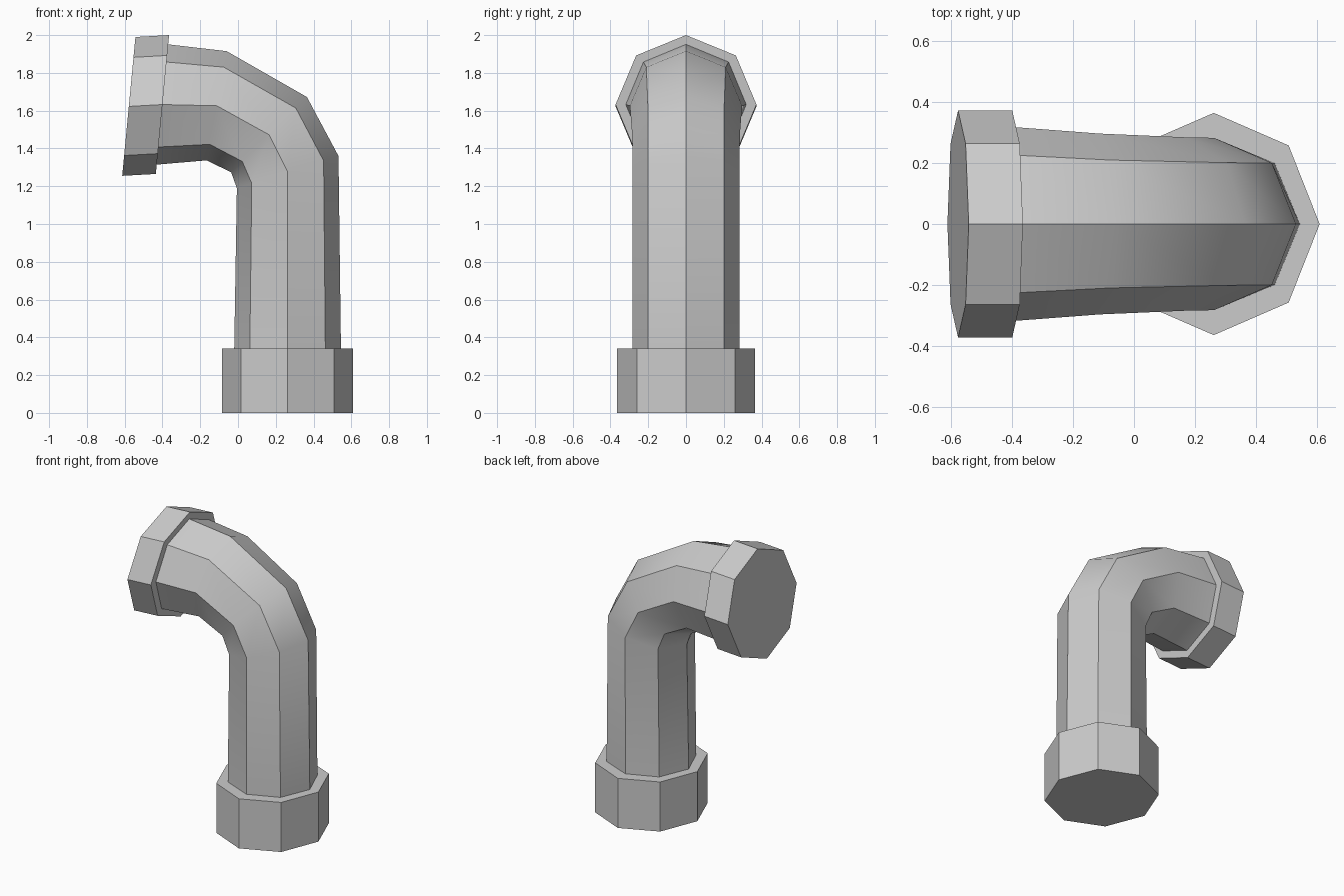
import bpy, bmesh
from math import cos, sin, pi

if "Cube" in bpy.data.objects:
    bpy.data.objects.remove(bpy.data.objects["Cube"])

SIDES = 8


def tube(name, rings, caps, smooth=False):
    """Loft octagons; each ring = outer (x, z), inner (x, z), half width in y."""
    bm = bmesh.new()
    loops = []
    for (ox, oz), (ix, iz), w in rings:
        cx, cz, dx, dz = (ox + ix) / 2, (oz + iz) / 2, (ox - ix) / 2, (oz - iz) / 2
        loops.append([bm.verts.new((cx + dx * cos(a), w * sin(a), cz + dz * cos(a)))
                      for a in (2 * pi * i / SIDES for i in range(SIDES))])
    for lo, hi in zip(loops, loops[1:]):
        for i in range(SIDES):
            j = (i + 1) % SIDES
            bm.faces.new((lo[i], lo[j], hi[j], hi[i])).smooth = smooth
            # lengthwise edges stay crisp, the bend itself is smooth
            bm.edges.get((lo[i], hi[i])).smooth = False
    if caps:
        bm.faces.new(loops[0])
        bm.faces.new(loops[-1])
    bmesh.ops.recalc_face_normals(bm, faces=bm.faces)
    mesh = bpy.data.meshes.new(name)
    bm.to_mesh(mesh)
    bm.free()
    obj = bpy.data.objects.new(name, mesh)
    bpy.context.collection.objects.link(obj)
    return obj


# Bent pipe, bottom to mouth
tube("bent_pipe", [
    ((0.545, 0.34), (-0.02, 0.34), 0.283),
    ((0.532, 1.36), (-0.006, 1.19), 0.283),
    ((0.365, 1.672), (-0.036, 1.273), 0.285),
    ((-0.06, 1.915), (-0.165, 1.337), 0.297),
    ((-0.37, 1.951), (-0.435, 1.314), 0.319),
], caps=False, smooth=True)

# Foot collar
tube("foot_collar", [
    ((0.61, 0.0), (-0.086, 0.0), 0.365),
    ((0.61, 0.34), (-0.086, 0.34), 0.365),
], caps=True)

# Tilted mouth collar
tube("mouth_collar", [
    ((-0.365, 2.0), (-0.435, 1.265), 0.373),
    ((-0.543, 1.99), (-0.613, 1.255), 0.373),
], caps=True)
